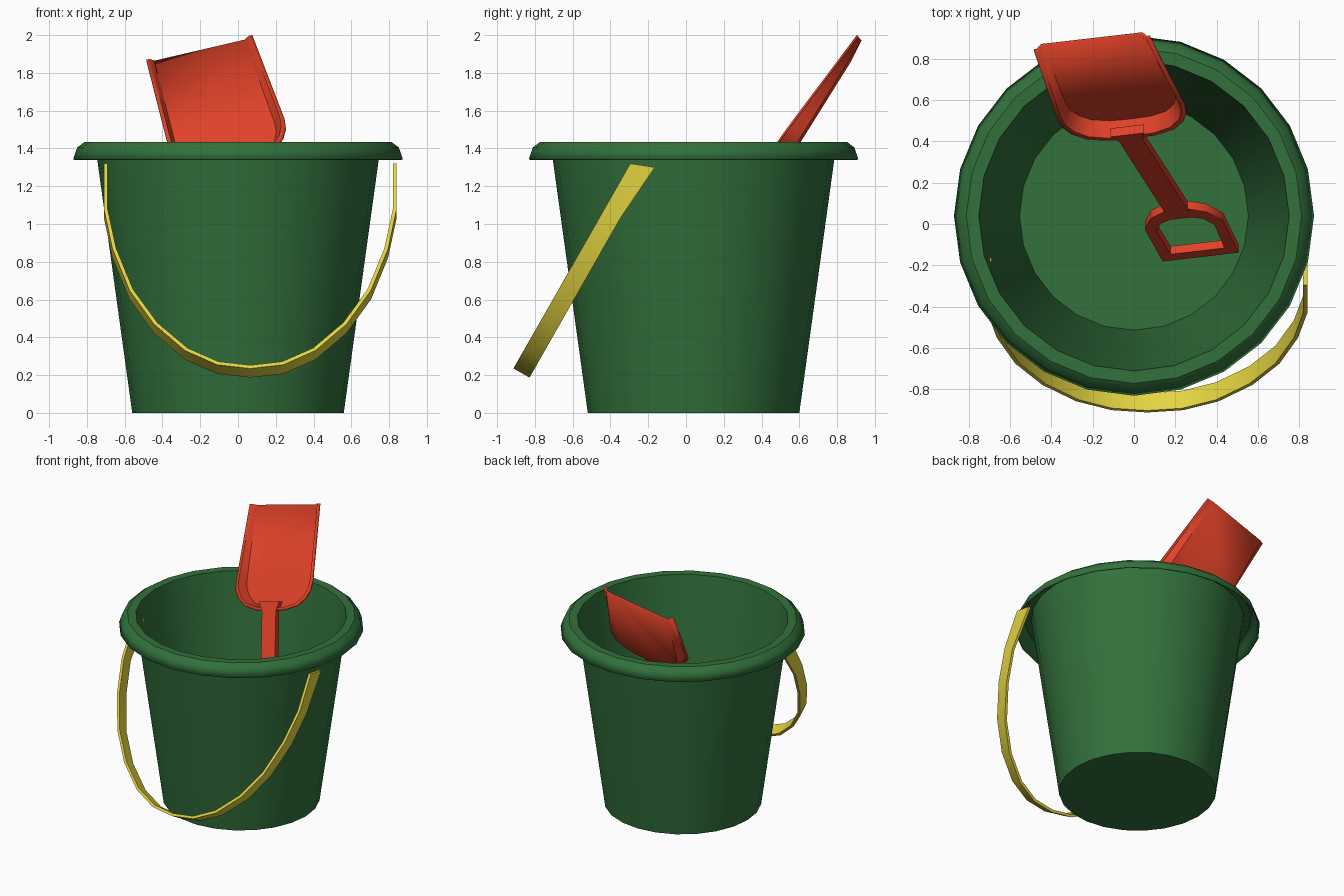
import bpy, bmesh, math
from mathutils import Vector

cube = bpy.data.objects.get("Cube")
if cube:
    bpy.data.objects.remove(cube, do_unlink=True)


def material(name, rgb):
    m = bpy.data.materials.new(name)
    m.use_nodes = True
    m.diffuse_color = (*rgb, 1)
    m.node_tree.nodes["Principled BSDF"].inputs["Base Color"].default_value = (*rgb, 1)
    return m


green = material("dark_green_plastic", (0.032, 0.165, 0.045))
red = material("red_plastic", (0.75, 0.054, 0.021))
yellow = material("yellow_plastic", (0.775, 0.66, 0.054))


def loft(name, rows, mat, wrap=False, caps=(), shell=0, fix_normals=True, close_rows=False):
    """Quad skin over equal rows of points; caps lists rows filled with one face."""
    bm = bmesh.new()
    grid = [[bm.verts.new(p) for p in row] for row in rows]
    count = len(rows[0])
    pairs = list(zip(grid, grid[1:])) + ([(grid[-1], grid[0])] if close_rows else [])
    for low, high in pairs:
        for j in range(count if wrap else count - 1):
            k = (j + 1) % count
            bm.faces.new((low[j], low[k], high[k], high[j]))
    for i in caps:
        bm.faces.new(grid[i][::-1])
    if fix_normals:
        bmesh.ops.recalc_face_normals(bm, faces=bm.faces)
    mesh = bpy.data.meshes.new(name)
    bm.to_mesh(mesh)
    bm.free()
    mesh.materials.append(mat)
    obj = bpy.data.objects.new(name, mesh)
    bpy.context.collection.objects.link(obj)
    bpy.ops.object.select_all(action="DESELECT")
    obj.select_set(True)
    bpy.context.view_layer.objects.active = obj
    bpy.ops.object.shade_smooth_by_angle(angle=math.radians(35))
    if shell:
        mod = obj.modifiers.new("shell", "SOLIDIFY")
        mod.thickness = shell
        mod.offset = -1
    return obj


def mirrored(half):
    """Complete a half outline, given from the right end to the middle."""
    return half + [(-a, b) for a, b in reversed(half) if a > 0]


# Bucket: tapered wall with a rolled lip, open at the top
SEGMENTS = 24
profile = [(0.56, 0), (0.757, 1.427), (0.81, 1.427), (0.845, 1.4), (0.865, 1.34)]
rings = []
for r, z in profile:
    turns = [math.tau * j / SEGMENTS for j in range(SEGMENTS)]
    rings.append([(r * math.cos(t), 0.04 + r * math.sin(t), z) for t in turns])
loft("bucket", rings, green, wrap=True, caps=(0,), shell=0.008, fix_normals=False)

# Bail: flat band hanging in a tilted plane, with slightly flared ends
half = [(0.775, 1.32), (0.775, 1.08), (0.73, 0.87), (0.64, 0.65),
        (0.51, 0.47), (0.345, 0.33), (0.175, 0.255), (0, 0.235)]
sections = []
for dx, z in mirrored(half):
    side = dx / 0.775
    front = Vector((0.065 + dx, -0.295 - (1.32 - z) * 0.57, z))
    across = Vector((0, 0.13, -0.02)) if z > 1.3 else Vector((0, 0.085, -0.048))
    lift = 1 - abs(side)
    inward = Vector((-side, 0.48 * lift, 0.875 * lift)).normalized() * 0.02
    sections.append([front, front + inward, front + inward + across, front + across])
loft("bail_handle", sections, yellow, wrap=True, caps=(0, -1))

# Shovel axes: across the blade, down the blade, and out of its hollow face
across = Vector((0.967, 0.112, 0.225)).normalized()
down = Vector((0.24, -0.58, -0.776))
down = (down - across * down.dot(across)).normalized()
face = down.cross(across).normalized()
if face.y > 0:
    face = -face


def frame(origin, bend):
    """Return a mapper for points across, along and out of a plane bent backwards."""
    t = math.radians(bend)
    along = down * math.cos(t) - face * math.sin(t)
    out = face * math.cos(t) + down * math.sin(t)
    return lambda a, b, n=0: Vector(origin) + across * a + along * b + out * n


# Shovel blade: rim flange, sloping wall and sunken floor, open at the tip
blade = frame((-0.205, 0.872, 1.935), 0)
outline = mirrored([(0.29, 0), (0.318, 0.58), (0.31, 0.64), (0.28, 0.7),
                    (0.22, 0.755), (0.12, 0.785), (0, 0.79)])


def blade_row(inset, sunk):
    row = []
    for a, b in outline:
        shrink = 1 - inset / 0.3
        depth = sunk * (0.025 + 0.075 * b)
        row.append(blade(a * shrink, b * (1 - inset / 0.75), -depth))
    return row


blade_obj = loft("shovel_blade", [blade_row(0, 0), blade_row(0.02, 0), blade_row(0.045, 1)],
                 red, caps=(2,), fix_normals=False)
bm = bmesh.new()
bm.from_mesh(blade_obj.data)
bmesh.ops.recalc_face_normals(bm, faces=bm.faces)
bm.faces.ensure_lookup_table()
floor = max(bm.faces, key=lambda f: f.calc_area())
if floor.normal.dot(face) < 0:
    bmesh.ops.reverse_faces(bm, faces=bm.faces)
bm.to_mesh(blade_obj.data)
bm.free()
shell = blade_obj.modifiers.new("shell", "SOLIDIFY")
shell.thickness = 0.012
shell.offset = -1

# Shovel shaft: straight bar, bent back from the blade
shaft = frame((-0.025, 0.42, 1.355), 12.5)
THICK = 0.045
bar = [[shaft(s * w, b, n) for s, n in ((-1, 0), (1, 0), (1, -THICK), (-1, -THICK))]
       for b, w in ((-0.03, 0.085), (0.04, 0.058), (0.97, 0.058))]
loft("shovel_shaft", bar, red, wrap=True, caps=(0, -1))

# Shovel grip: D-shaped ring
grip = frame(shaft(0, 0.95), 7)
outer = mirrored([(0.19, 0.435), (0.195, 0.11), (0.14, 0.01), (0.06, -0.04)])
inner = mirrored([(0.135, 0.375), (0.145, 0.14), (0.105, 0.07), (0.05, 0.045)])
ring = [[grip(a, b, n) for a, b in loop]
        for loop, n in ((outer, 0), (inner, 0), (inner, -THICK), (outer, -THICK))]
loft("shovel_grip", ring, red, wrap=True, close_rows=True)
